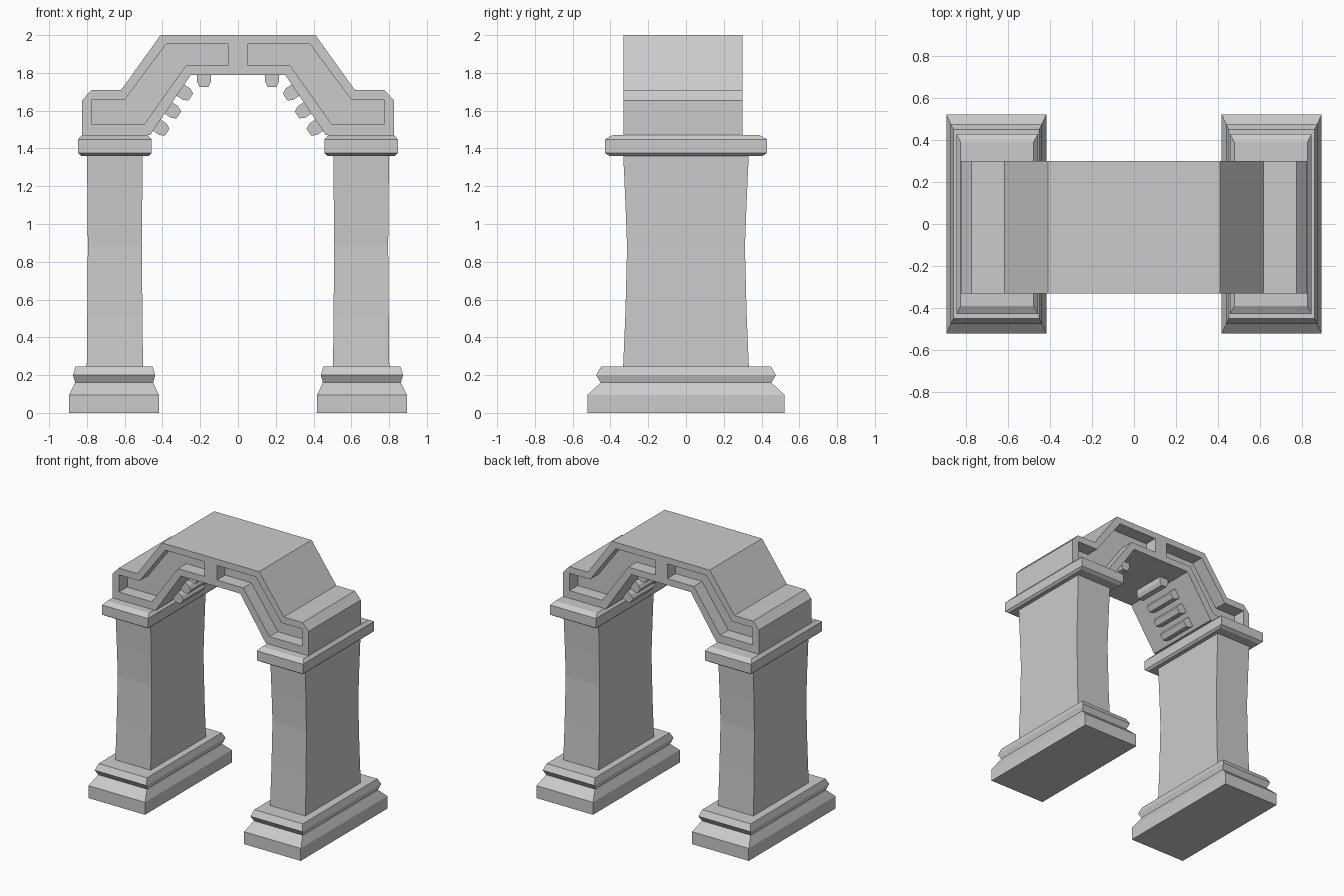
import bpy, bmesh
from mathutils import Vector

if "Cube" in bpy.data.objects:
    bpy.data.objects.remove(bpy.data.objects["Cube"])


def make_object(name, bm):
    bmesh.ops.recalc_face_normals(bm, faces=bm.faces)
    me = bpy.data.meshes.new(name)
    bm.to_mesh(me)
    bm.free()
    ob = bpy.data.objects.new(name, me)
    bpy.context.collection.objects.link(ob)
    return ob


def loft_rect(name, cx, sections):
    """Stack of rectangles (half x, half y, z) joined into a solid."""
    bm = bmesh.new()
    rings = [[bm.verts.new((cx + sx * hx, sy * hy, z))
              for sx, sy in ((-1, -1), (1, -1), (1, 1), (-1, 1))]
             for hx, hy, z in sections]
    bm.faces.new(rings[0])
    bm.faces.new(rings[-1])
    for a, b in zip(rings, rings[1:]):
        for i in range(4):
            j = (i + 1) % 4
            bm.faces.new((a[i], a[j], b[j], b[i]))
    return make_object(name, bm)


def prism(name, outline, y0, y1):
    """Extrude an (x, z) outline along y."""
    bm = bmesh.new()
    face = bm.faces.new([bm.verts.new((x, y0, z)) for x, z in outline])
    ext = bmesh.ops.extrude_face_region(bm, geom=[face])
    verts = [v for v in ext["geom"] if isinstance(v, bmesh.types.BMVert)]
    bmesh.ops.translate(bm, verts=verts, vec=(0, y1 - y0, 0))
    # the start cap stays in place after the extrusion
    if not face.is_valid or len(bm.faces) < len(outline) + 2:
        bm.faces.new([v for v in bm.verts if v not in verts])
    return make_object(name, bm)


BASE = [(.238, .522, 0), (.238, .522, .095), (.206, .452, .16),
        (.218, .476, .2), (.204, .45, .245)]
SHAFT = [(.149, .333, .24), (.146, .321, .52), (.143, .312, .88),
         (.145, .321, 1.12), (.148, .333, 1.38)]
CAPITAL = [(.178, .405, 1.36), (.194, .428, 1.375), (.194, .428, 1.448),
           (.174, .39, 1.47)]

# Piers: moulded base, waisted shaft, capital
for s, side in ((-1, "left"), (1, "right")):
    loft_rect(side + "_base", s * .656, BASE)
    loft_rect(side + "_shaft", s * .652, SHAFT)
    loft_rect(side + "_capital", s * .652, CAPITAL)

# Arch body, mirrored half profile
Y0, Y1 = -.33, .30
half = [(.25, 1.79), (.465, 1.47), (.825, 1.47), (.825, 1.655),
        (.775, 1.71), (.618, 1.71), (.41, 2.0)]
arch = prism("arch", half + [(-x, z) for x, z in reversed(half)], Y0, Y1)

# Sunken panels on both faces
panel = [(.053, 1.84), (.275, 1.84), (.497, 1.528), (.772, 1.528),
         (.772, 1.66), (.598, 1.66), (.381, 1.952), (.053, 1.952)]
DEPTH = .1
for s in (-1, 1):
    for y0, y1 in ((Y0 - .05, Y0 + DEPTH), (Y1 - DEPTH, Y1 + .05)):
        cutter = prism("panel_cutter", [(s * x, z) for x, z in panel], y0, y1)
        cutter.hide_render = True
        cutter.hide_set(True)
        mod = arch.modifiers.new("panel", "BOOLEAN")
        mod.operation = "DIFFERENCE"
        mod.solver = "EXACT"
        mod.object = cutter

# Small chamfered blocks under the arch
slope = Vector((.215, -.32)).normalized()
inward = Vector((slope.y, -slope.x))
blocks = [(Vector((.18, 1.79)), Vector((1, 0)), Vector((0, -1)))]
blocks += [(Vector((.25, 1.79)) + slope * d, slope, inward)
           for d in (.098, .212, .322)]
shape = [(-.036, -.01), (.036, -.01), (.036, .038), (.022, .066),
         (-.022, .066), (-.036, .038)]
for s in (-1, 1):
    for origin, along, out in blocks:
        pts = [origin + along * u + out * v for u, v in shape]
        prism("soffit_block", [(s * p.x, p.y) for p in pts], -.14, .12)
